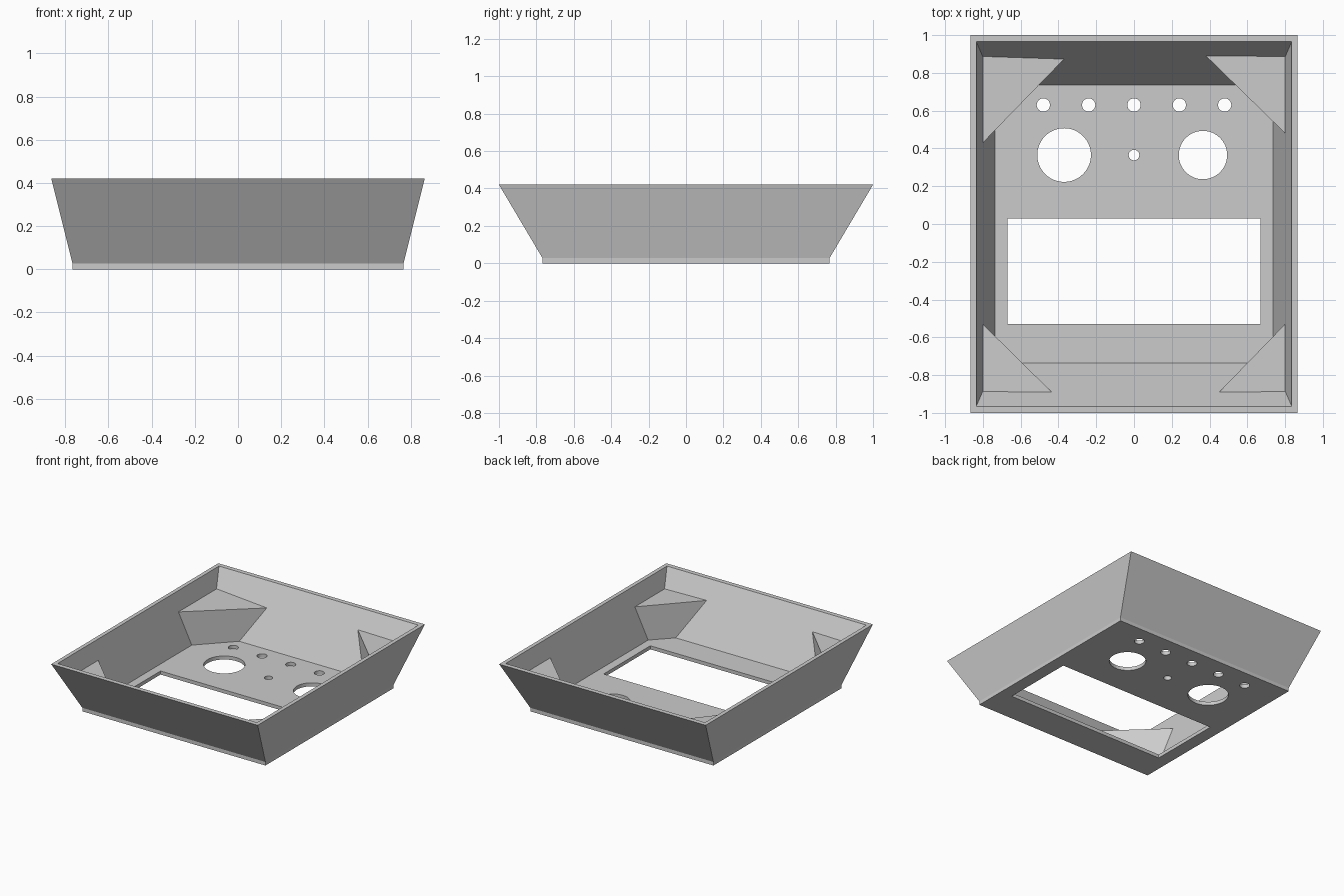
import bpy, bmesh
from mathutils import Vector

if "Cube" in bpy.data.objects:
    bpy.data.objects.remove(bpy.data.objects["Cube"])

grey = bpy.data.materials.new("light_grey")
grey.use_nodes = True
colour = (0.6, 0.6, 0.6, 1)
grey.diffuse_color = colour
grey.node_tree.nodes["Principled BSDF"].inputs["Base Color"].default_value = colour

FLOOR, RIM = 0.027, 0.42
INNER_LOW, INNER_TOP = Vector((0.735, 0.735)), Vector((0.835, 0.965))


def make_object(name, bm):
    bmesh.ops.recalc_face_normals(bm, faces=bm.faces)
    mesh = bpy.data.meshes.new(name)
    bm.to_mesh(mesh)
    bm.free()
    obj = bpy.data.objects.new(name, mesh)
    bpy.context.collection.objects.link(obj)
    mesh.materials.append(grey)
    return obj


def loft(name, rings):
    """Skin a stack of rings with equal point counts and cap both ends."""
    bm = bmesh.new()
    loops = [[bm.verts.new(p) for p in ring] for ring in rings]
    for a, b in zip(loops, loops[1:]):
        for i in range(len(a)):
            j = (i + 1) % len(a)
            bm.faces.new((a[i], a[j], b[j], b[i]))
    bm.faces.new(loops[0])
    bm.faces.new(loops[-1])
    return make_object(name, bm)


def rectangle(x, y, z):
    return [(-x, -y, z), (x, -y, z), (x, y, z), (-x, y, z)]


# Hollow tray: outer skirt, flared walls, rim, inner walls, floor
tray = loft("flared_tray", [
    rectangle(0.767, 0.767, 0), rectangle(0.767, 0.767, FLOOR),
    rectangle(0.865, 1.0, RIM), rectangle(*INNER_TOP, RIM),
    rectangle(*INNER_LOW, FLOOR)])


# Openings through the floor
def cut(cutter):
    mod = tray.modifiers.new("opening", 'BOOLEAN')
    mod.operation = 'DIFFERENCE'
    mod.solver = 'EXACT'
    mod.object = cutter
    cutter.hide_render = True
    bpy.context.view_layer.objects.active = tray
    bpy.ops.object.modifier_apply(modifier=mod.name)
    bpy.data.objects.remove(cutter)


def cut_hole(x, y, radius):
    bpy.ops.mesh.primitive_cylinder_add(vertices=64, radius=radius, depth=0.2,
                                        location=(x, y, 0))
    cut(bpy.context.object)


bpy.ops.mesh.primitive_cube_add(size=1, location=(0, -0.25, 0))
window = bpy.context.object
window.scale = (1.34, 0.56, 0.2)
cut(window)

cut_hole(-0.37, 0.365, 0.142)
cut_hole(0.365, 0.365, 0.128)
cut_hole(0, 0.365, 0.028)
for i in range(-2, 3):
    cut_hole(i * 0.24, 0.63, 0.035)


# Corner gussets: flat top, upright diagonal face, sides following the walls
def gusset(name, sx, sy, side_y, end_x, end_y=0.89):
    side, end = Vector((0.80, side_y)), Vector((end_x, end_y))
    slope = (end.y - side.y) / (end.x - side.x)
    low = INNER_LOW

    def wall_height(y):
        t = (y - low.y) / (INNER_TOP.y - low.y)
        return FLOOR + t * (RIM - FLOOR)

    top_z = wall_height(0.887)
    bottom = [(low.x, side.y + slope * (low.x - side.x), FLOOR),
              (side.x + (low.y - side.y) / slope, low.y, FLOOR),
              (low.x, low.y, FLOOR)]
    top = [(side.x, side.y, top_z), (end.x, end.y, wall_height(end.y)),
           (0.80, 0.89, top_z)]
    return loft(name, [[(sx * x, sy * y, z) for x, y, z in ring]
                       for ring in (bottom, top)])


gusset("back_right_gusset", -1, 1, 0.43, 0.37, 0.873)
gusset("back_left_gusset", 1, 1, 0.48, 0.38)
gusset("front_right_gusset", -1, -1, 0.53, 0.435)
gusset("front_left_gusset", 1, -1, 0.53, 0.45)
